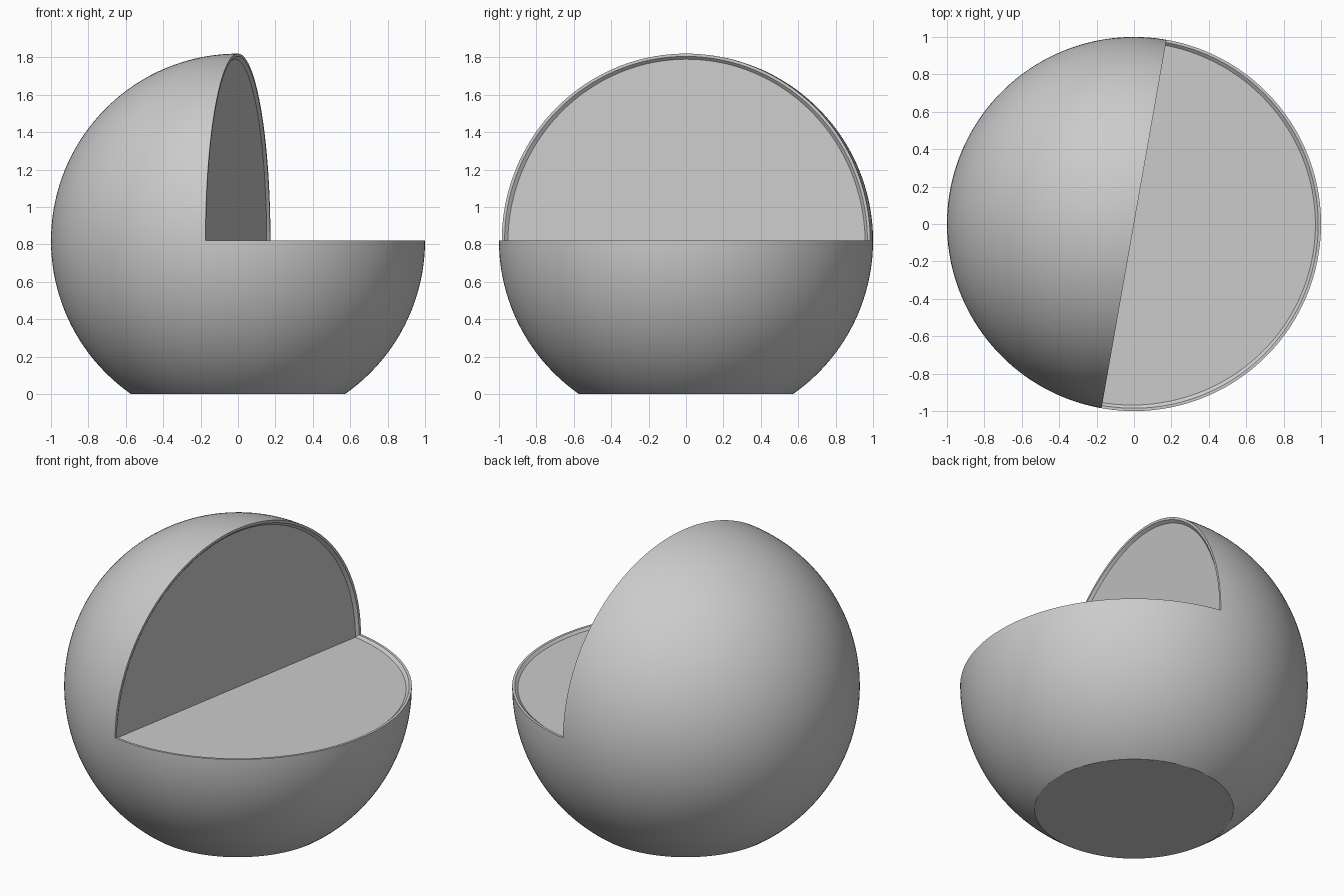
import bpy
import bmesh
from math import sin, cos, pi, radians
from mathutils import Matrix

cube = bpy.data.objects.get("Cube")
if cube:
    bpy.data.objects.remove(cube, do_unlink=True)

CENTRE = 0.82      # height of the ball centre above its flat foot
RIM = 0.985        # inner edge of the flat rim
FLOOR = 0.97       # edge of the recessed cut faces
DEPTH = 0.015      # depth of the recess
ARC, SWEEP = 96, 108
angles = [pi * (i / ARC - 0.5) for i in range(ARC + 1)]


def meridian(radius, phi):
    """Half circle from pole to pole along y, turned by phi about y."""
    return [(radius * cos(t) * cos(phi), radius * sin(t), radius * cos(t) * sin(phi))
            for t in angles]


# Recessed half discs: one lying flat, its twin standing upright
flat_foot = [((FLOOR + DEPTH) * cos(t) - DEPTH, FLOOR * sin(t), -DEPTH) for t in angles]
upright_foot = [(z, y, x) for x, y, z in flat_foot]

# Rows run from the flat cut face, around the ball, to the upright cut face
rows = [flat_foot, meridian(RIM, 0)]
rows += [meridian(1, -1.5 * pi * k / SWEEP) for k in range(SWEEP + 1)]
rows += [meridian(RIM, pi / 2), upright_foot]

bm = bmesh.new()
grid = [[bm.verts.new(p) for p in row] for row in rows]
for a, b in zip(grid, grid[1:]):
    for i in range(ARC):
        bm.faces.new((a[i], a[i + 1], b[i + 1], b[i]))
bm.faces.new(grid[0])
bm.faces.new(grid[-1])
bmesh.ops.remove_doubles(bm, verts=bm.verts[:], dist=1e-5)

# Flat foot
cut = bmesh.ops.bisect_plane(bm, geom=bm.verts[:] + bm.edges[:] + bm.faces[:],
                             plane_co=(0, 0, -CENTRE), plane_no=(0, 0, 1),
                             clear_inner=True)
rim_edges = [e for e in cut["geom_cut"] if isinstance(e, bmesh.types.BMEdge)]
bmesh.ops.holes_fill(bm, edges=rim_edges, sides=0)
bmesh.ops.recalc_face_normals(bm, faces=bm.faces[:])

# Turn the opening and stand the ball on the ground
bm.transform(Matrix.Translation((0, 0, CENTRE)) @ Matrix.Rotation(radians(-10), 4, 'Z'))

mesh = bpy.data.meshes.new("cutaway_ball")
bm.to_mesh(mesh)
bm.free()
ball = bpy.data.objects.new("cutaway_ball", mesh)
bpy.context.collection.objects.link(ball)

# Plain grey
grey = bpy.data.materials.new("light_grey")
grey.use_nodes = True
colour = (0.6, 0.6, 0.6, 1)
grey.diffuse_color = colour
grey.node_tree.nodes["Principled BSDF"].inputs["Base Color"].default_value = colour
mesh.materials.append(grey)

bpy.ops.object.select_all(action='DESELECT')
ball.select_set(True)
bpy.context.view_layer.objects.active = ball
bpy.ops.object.shade_smooth_by_angle(angle=radians(25))
